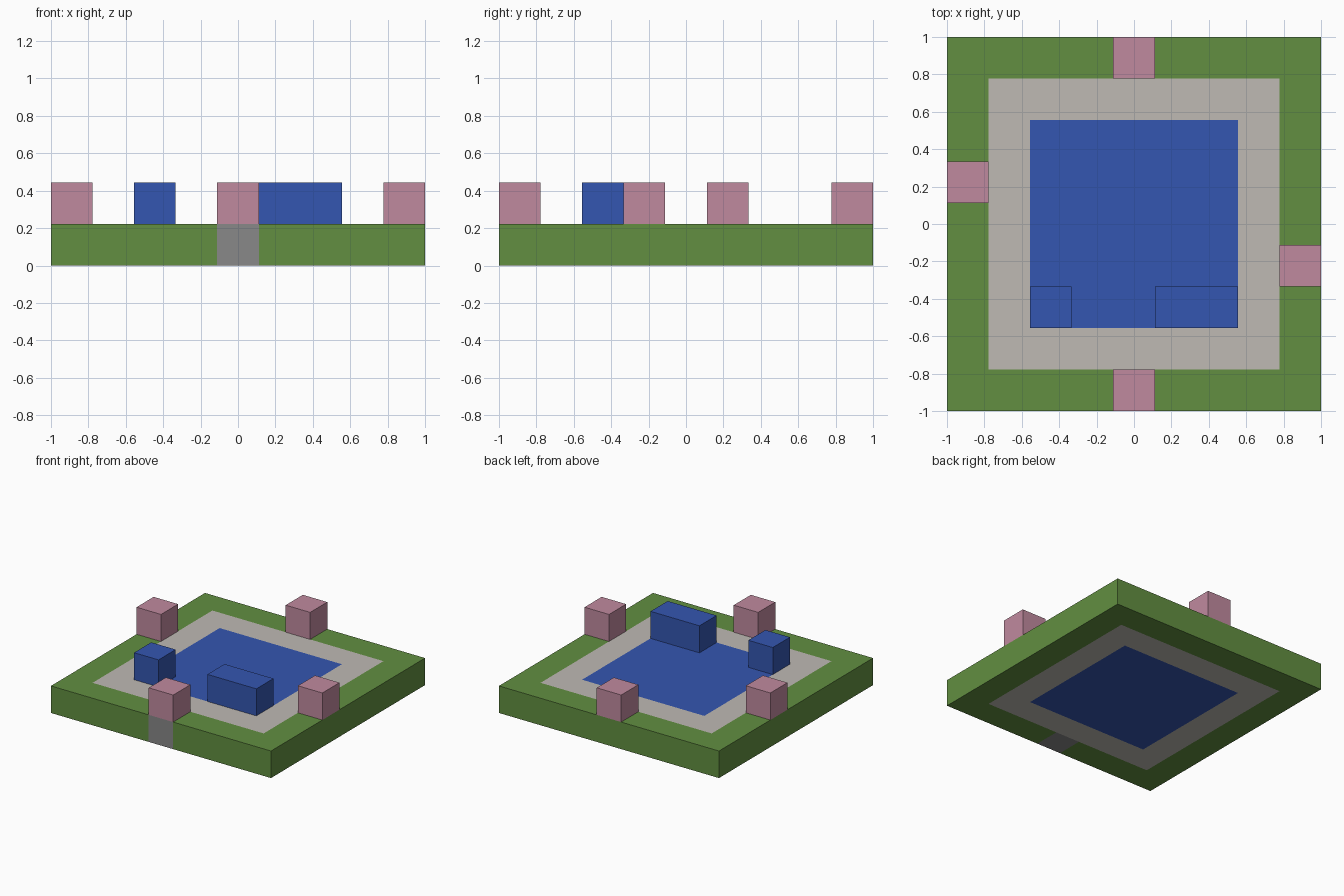
import bpy
import bmesh
from mathutils import Vector

CELL = 2 / 9  # the model sits on a nine by nine grid of cells

default_cube = bpy.data.objects.get("Cube")
if default_cube:
    bpy.data.objects.remove(default_cube, do_unlink=True)


def material(name, hex_code):
    def linear(c):
        return c / 12.92 if c <= 0.04045 else ((c + 0.055) / 1.055) ** 2.4
    channels = [linear(v / 255) for v in bytes.fromhex(hex_code)]
    mat = bpy.data.materials.new(name)
    mat.use_nodes = True
    mat.diffuse_color = (*channels, 1)
    mat.node_tree.nodes["Principled BSDF"].inputs["Base Color"].default_value = (*channels, 1)
    return mat


GREEN = material("grass green", "628F41")
PALE = material("pale stone", "BFBAB4")
BLUE = material("deep blue", "3456B1")
PINK = material("dusty pink", "C08A9F")
GREY = material("path grey", "888888")


def add_object(name, bm, materials):
    bmesh.ops.recalc_face_normals(bm, faces=bm.faces)
    mesh = bpy.data.meshes.new(name)
    bm.to_mesh(mesh)
    bm.free()
    for mat in materials:
        mesh.materials.append(mat)
    obj = bpy.data.objects.new(name, mesh)
    bpy.context.collection.objects.link(obj)
    return obj


def block(name, x, y, mat, width=1):
    """Block standing on the slab; x and y are its centre in cells."""
    bm = bmesh.new()
    bmesh.ops.create_cube(bm, size=CELL)
    bmesh.ops.scale(bm, vec=(width, 1, 1), verts=bm.verts)
    bmesh.ops.translate(bm, vec=Vector((x, y, 1.5)) * CELL, verts=bm.verts)
    return add_object(name, bm, [mat])


# Ground slab: concentric lawn, paving and pool, with a grey front gate cell
bm = bmesh.new()
bmesh.ops.create_grid(bm, x_segments=9, y_segments=9, size=1)
result = bmesh.ops.extrude_face_region(bm, geom=bm.faces[:], use_keep_orig=True)
top = [v for v in result["geom"] if isinstance(v, bmesh.types.BMVert)]
bmesh.ops.translate(bm, vec=(0, 0, CELL), verts=top)
for face in bm.faces:
    centre = face.calc_center_median() * 0.98 / CELL
    column, row = round(centre.x), round(centre.y)
    ring = max(abs(column), abs(row))
    face.material_index = 0 if ring == 4 else 1 if ring == 3 else 2
    if column == 0 and row == -4:
        face.material_index = 3
add_object("ground_slab", bm, [GREEN, PALE, BLUE, GREY])

# Pink posts, one on each side of the lawn
block("front_post", 0, -4, PINK)
block("back_post", 0, 4, PINK)
block("right_post", -4, 1, PINK)
block("left_post", 4, -1, PINK)

# Blue blocks along the front of the pool
block("small_pool_block", -2, -2, BLUE)
block("long_pool_block", 1.5, -2, BLUE, width=2)
